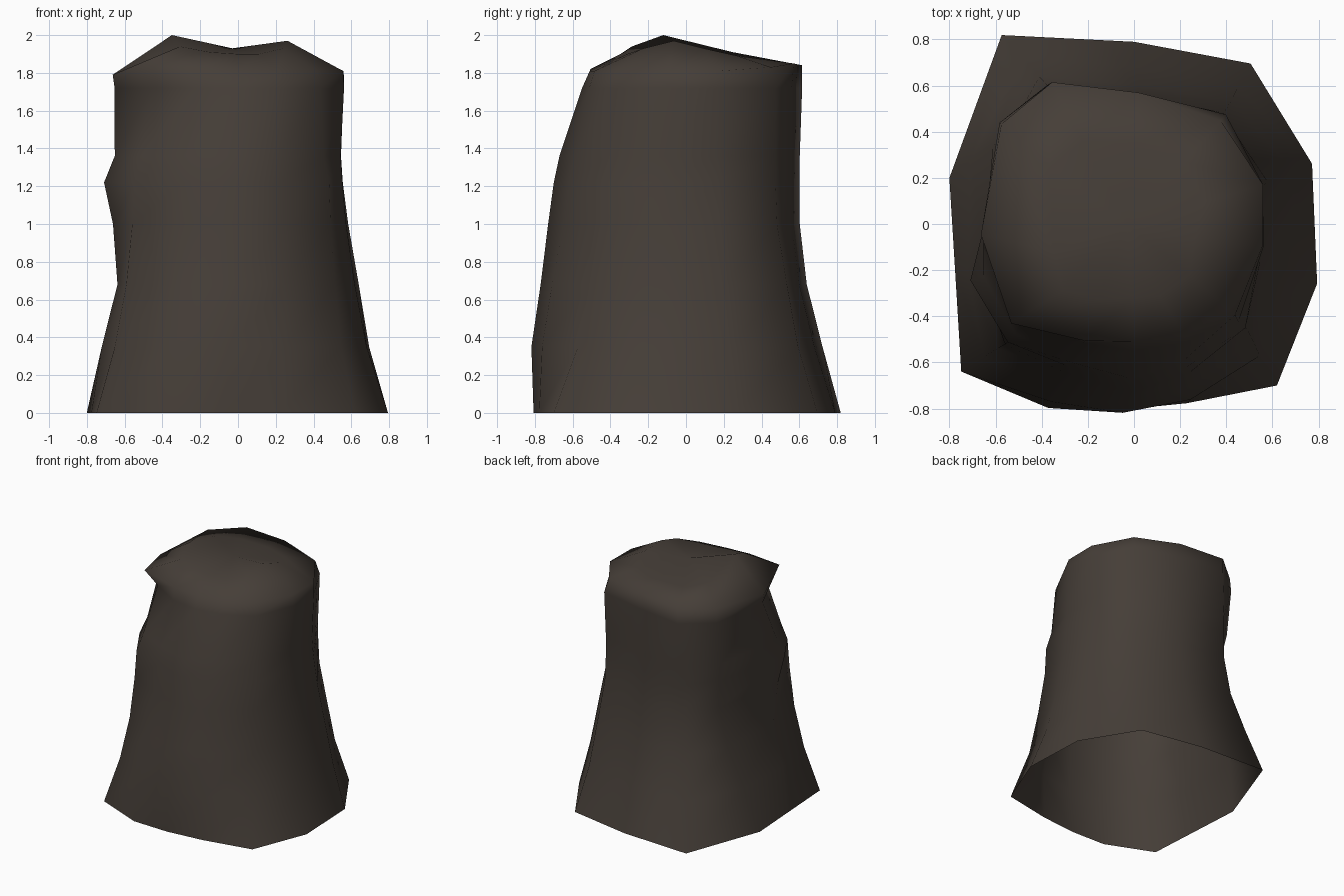
import bpy, bmesh, math

# Corner directions (degrees) at the base, on the upper body and at the top
BASE_A = [125, 90, 54, 18.7, -18, -48.5, -73.6, -95, -115, -139.5, -166, 166]
UPPER_A = [122, 88, 51, 17, -14, -43, -70, -91, -115, -137, -161, 146]
TOP_A = [120, 88, 50, 17, -10, -42, -66, -90, -113, -141, -176, 143]

# Wall rings: height, then radius at each corner
WALL = [
    (0.00, [1.00, .79, .86, .815, .835, .935, .81, .81, .88, .985, .80, .825]),
    (0.35, [.87, .68, .745, .73, .71, .79, .80, .82, .85, .87, .75, .76]),
    (0.68, [.76, .60, .68, .67, .64, .72, .75, .77, .77, .80, .67, .70]),
    (1.00, [.71, .56, .62, .61, .59, .67, .69, .73, .71, .765, .70, .67]),
    (1.22, [.71, .56, .61, .58, .57, .66, .66, .70, .68, .75, .75, .67]),
    (1.36, [.71, .56, .61, .57, .56, .62, .63, .67, .66, .70, .69, .70]),
    (1.72, [.71, .56, .62, .585, .57, .59, .56, .55, .56, .59, .655, .73]),
]
# Overhanging rim and crown: radius and height at each corner
RIM_R = [.71, .57, .585, .585, .565, .55, .53, .51, .55, .685, .665, .72]
RIM_Z = [1.84, 1.85, 1.83, 1.81, 1.81, 1.81, 1.81, 1.81, 1.82, 1.845, 1.79, 1.83]
CROWN_R = [.42, .35, .35, .32, .27, .33, .33, .32, .36, .42, .37, .44]
CROWN_Z = [1.88, 1.88, 1.89, 1.93, 1.97, 1.93, 1.90, 1.90, 1.91, 1.94, 2.00, 1.91]

bm = bmesh.new()


def ring(radii, heights, upper=UPPER_A):
    verts = []
    for a, b, r, z in zip(BASE_A, upper, radii, heights):
        t = math.radians(a + (b - a) * min(z / 0.9, 1))
        verts.append(bm.verts.new((r * math.cos(t), r * math.sin(t), z)))
    return verts


rings = [ring(r, [z] * 12, TOP_A if z > 1.5 else UPPER_A) for z, r in WALL]
rings += [ring(RIM_R, RIM_Z, TOP_A), ring(CROWN_R, CROWN_Z)]

# Skin the rings (the underside stays open) and close the crown with a fan
for lo, hi in zip(rings, rings[1:]):
    for i in range(12):
        j = (i + 1) % 12
        bm.faces.new((lo[j], lo[i], hi[i], hi[j]))
centre = bm.verts.new((-0.03, 0.0, 1.93))
for i in range(12):
    bm.faces.new((rings[-1][(i + 1) % 12], rings[-1][i], centre))
bm.normal_update()
if centre.link_faces[0].normal.z < 0:
    bmesh.ops.reverse_faces(bm, faces=bm.faces[:])

mesh = bpy.data.meshes.new("rock_stump")
bm.to_mesh(mesh)
bm.free()
mesh.polygons.foreach_set("use_smooth", [True] * len(mesh.polygons))

# Dark brown stone colour
mat = bpy.data.materials.new("dark brown stone")
mat.diffuse_color = (0.060, 0.048, 0.039, 1)
mesh.materials.append(mat)

obj = bpy.data.objects.new("rock_stump", mesh)
bpy.context.collection.objects.link(obj)
